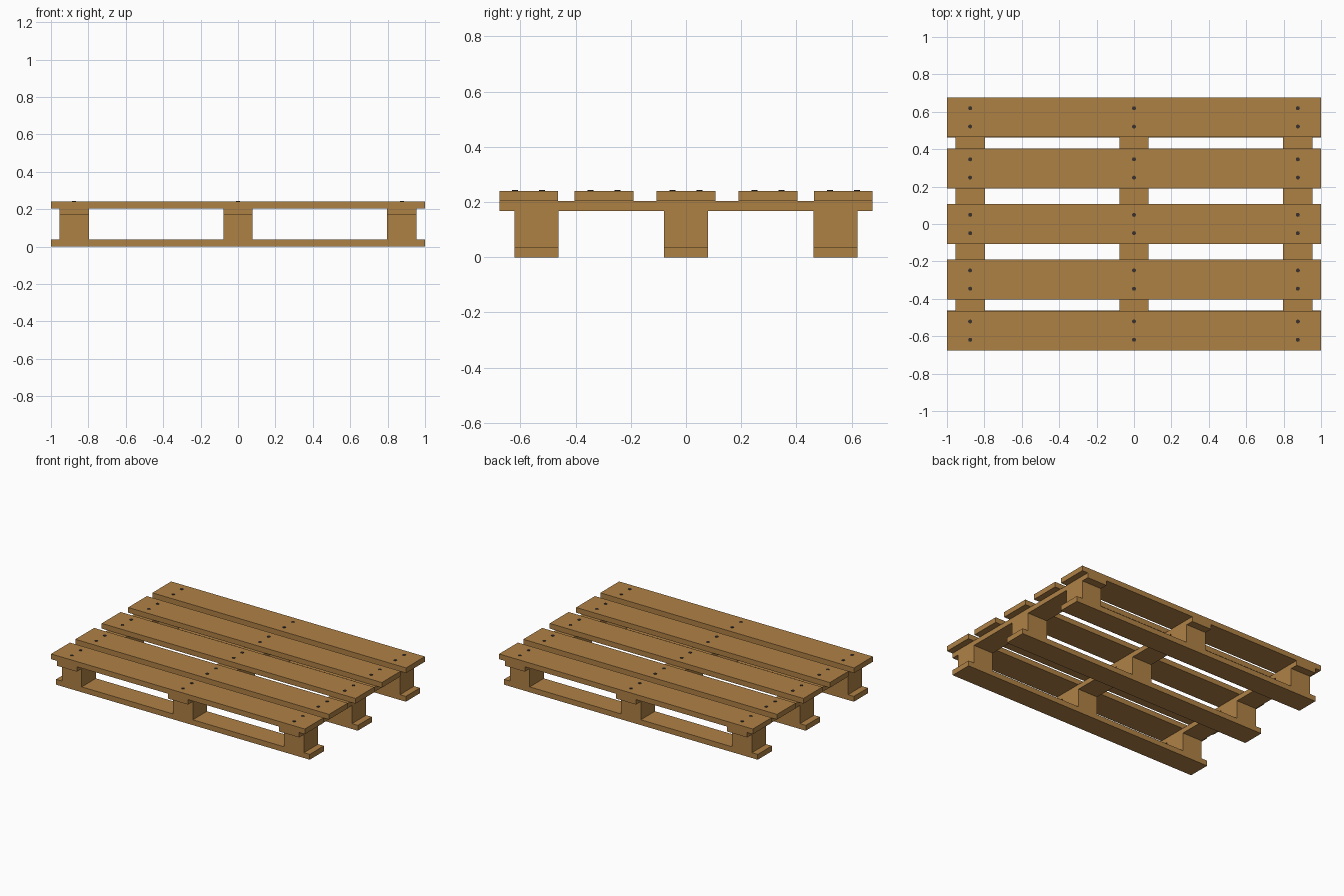
import bpy

if "Cube" in bpy.data.objects:
    bpy.data.objects.remove(bpy.data.objects["Cube"])


def material(name, color):
    m = bpy.data.materials.new(name)
    m.diffuse_color = color
    m.use_nodes = True
    m.node_tree.nodes["Principled BSDF"].inputs["Base Color"].default_value = m.diffuse_color
    return m


wood = material("wood", (0.43, 0.22, 0.06, 1))
iron = material("dark_iron", (0.04, 0.03, 0.025, 1))


def box(name, x, y, z0, z1, sx, sy):
    bpy.ops.mesh.primitive_cube_add(size=1, location=(x, y, (z0 + z1) / 2))
    o = bpy.context.object
    o.name = name
    o.scale = (sx, sy, z1 - z0)
    bpy.ops.object.transform_apply(location=False, rotation=False, scale=True)
    o.data.materials.append(wood)
    return o


def nail(x, y):
    bpy.ops.mesh.primitive_cylinder_add(vertices=8, radius=0.011, depth=0.008,
                                        location=(x, y, 0.239))
    o = bpy.context.object
    o.name = "nail_head"
    o.data.materials.append(iron)


# Height levels of the stacked layers
BOTTOM, BLOCK_TOP, STRINGER_TOP, DECK_TOP = 0.038, 0.168, 0.203, 0.24
COLUMNS = (-0.876, 0, 0.876)
ROWS = (-0.541, 0, 0.541)

# Deck boards with a pair of nails over each stringer
for y in (-0.57, -0.297, 0, 0.297, 0.57):
    box("deck_board", 0, y, STRINGER_TOP, DECK_TOP, 2, 0.212)
    for x in COLUMNS:
        for dy in (-0.049, 0.049):
            nail(x, y + dy)

# Stringer boards running front to back
for x in COLUMNS:
    box("stringer_board", x, 0, BLOCK_TOP, STRINGER_TOP, 0.157, 1.352)

# Bottom runners and the spacer blocks on them
for y in ROWS:
    box("bottom_runner", 0, y, 0, BOTTOM, 2, 0.159)
    for x in COLUMNS:
        box("spacer_block", x, y, BOTTOM, BLOCK_TOP, 0.157, 0.159)
